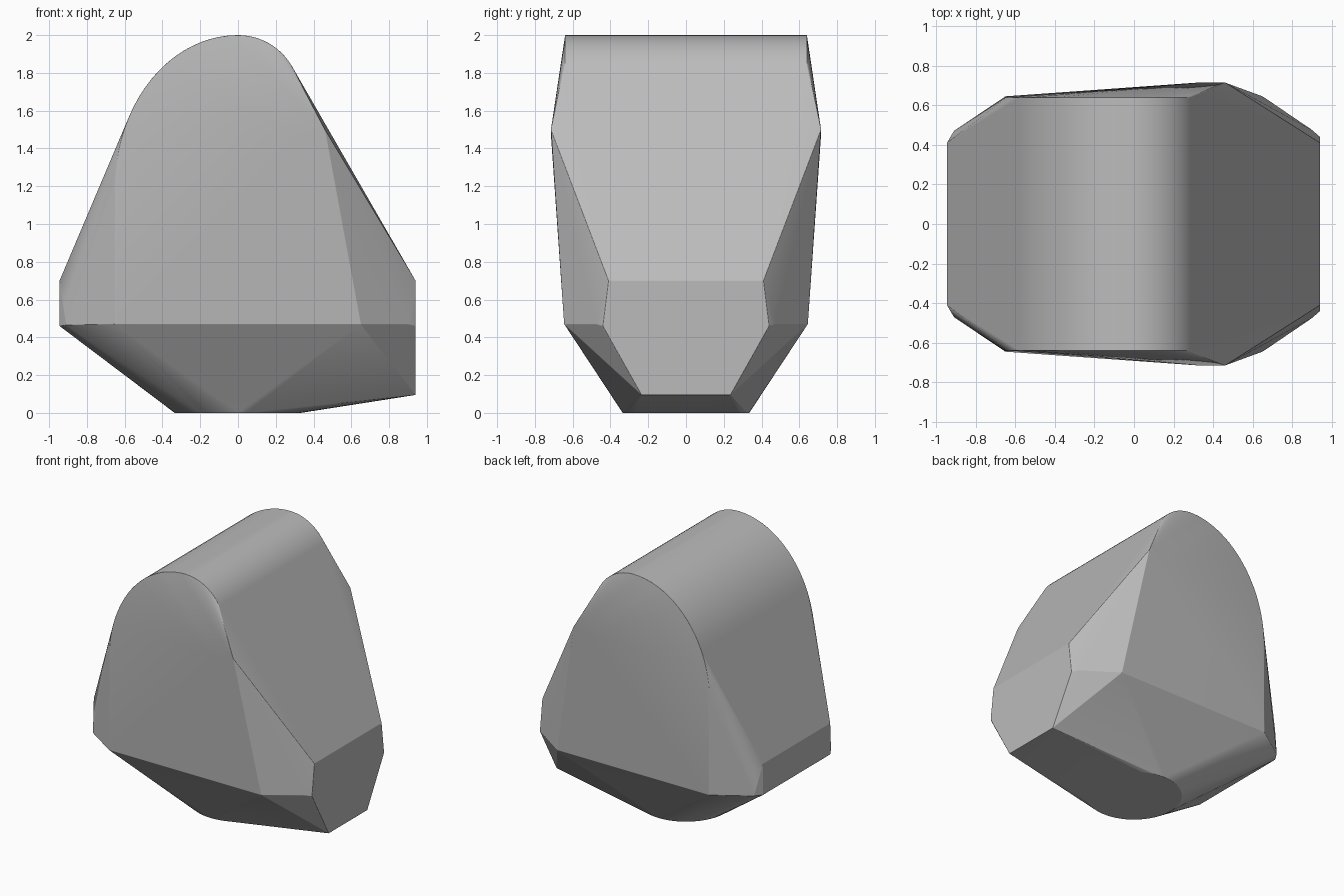
import bpy, bmesh
from math import sin, cos, pi, radians
from mathutils import Vector

if "Cube" in bpy.data.objects:
    bpy.data.objects.remove(bpy.data.objects["Cube"])

grey = bpy.data.materials.new("stone grey")
grey.use_nodes = True
colour = (0.5, 0.5, 0.5, 1)
grey.diffuse_color = colour
grey.node_tree.nodes["Principled BSDF"].inputs["Base Color"].default_value = colour

# Arched ridge: elliptical on the left, tighter circle on the right
arch = [(-0.65 * cos(t), 1.2 + 0.8 * sin(t)) for t in (i * pi / 40 for i in range(21))]
arch += [(0.33 * sin(t), 1.67 + 0.33 * cos(t)) for t in (i * pi / 36 for i in range(1, 13))]

# Corners on one side, mirrored to the other
corners = [(x, 0.64, z) for x, z in arch]
corners += [(-0.65, 0.645, 0.47), (-0.91, 0.47, 0.465), (-0.945, 0.41, 0.46), (-0.945, 0.41, 0.70),
            (0.65, 0.645, 0.47), (0.90, 0.475, 0.47), (0.94, 0.44, 0.46), (0.94, 0.41, 0.70),
            (0.94, 0.235, 0.095), (0.33, 0.715, 1.47), (0.46, 0.715, 1.50)]
points = [Vector((x, s * y, z)) for x, y, z in corners for s in (-1, 1)]

# Round foot
points += [Vector((0.335 * cos(i * pi / 24), 0.335 * sin(i * pi / 24), 0)) for i in range(48)]

# Stretch a convex skin over the corners and merge flat facets
bm = bmesh.new()
for p in points:
    bm.verts.new(p)
hull = bmesh.ops.convex_hull(bm, input=bm.verts)
loose = {g for g in hull["geom_interior"] + hull["geom_unused"] if isinstance(g, bmesh.types.BMVert)}
bmesh.ops.delete(bm, geom=list(loose), context="VERTS")
bmesh.ops.dissolve_limit(bm, angle_limit=radians(1), verts=bm.verts, edges=bm.edges)
bmesh.ops.recalc_face_normals(bm, faces=bm.faces)
mesh = bpy.data.meshes.new("faceted_boulder")
bm.to_mesh(mesh)
bm.free()
mesh.materials.append(grey)
boulder = bpy.data.objects.new("faceted_boulder", mesh)
bpy.context.collection.objects.link(boulder)

# Softly rounded edges with flat facets
bpy.context.view_layer.objects.active = boulder
boulder.select_set(True)
bpy.ops.object.shade_smooth()
bevel = boulder.modifiers.new("soft_edges", "BEVEL")
bevel.width = 0.02
bevel.segments = 2
bevel.limit_method = "ANGLE"
bevel.angle_limit = radians(14)
weighted = boulder.modifiers.new("flat_facets", "WEIGHTED_NORMAL")
weighted.weight = 90
